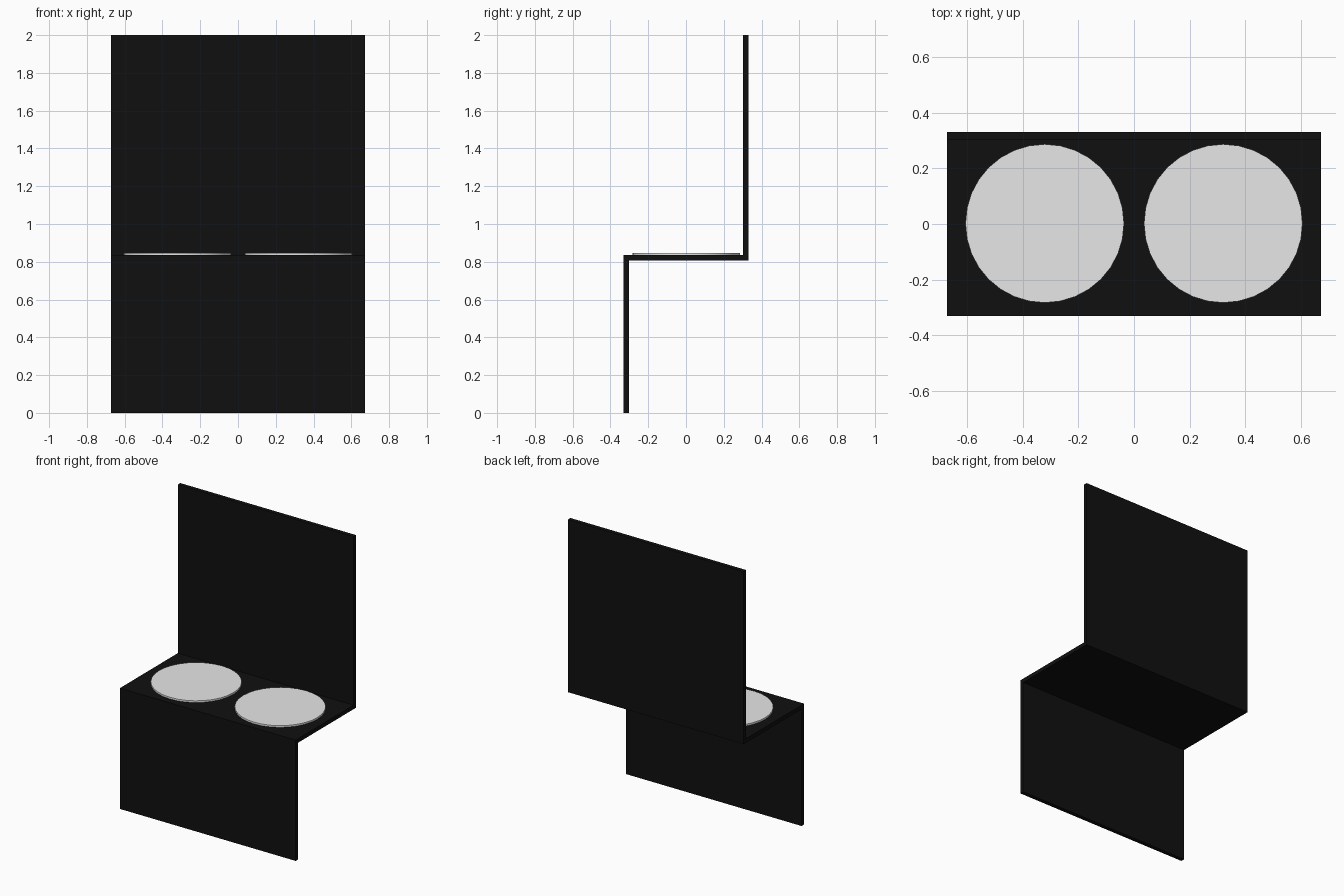
import bpy

cube = bpy.data.objects.get("Cube")
if cube:
    bpy.data.objects.remove(cube, do_unlink=True)


def material(name, value):
    mat = bpy.data.materials.new(name)
    mat.use_nodes = True
    colour = (value, value, value, 1)
    mat.diffuse_color = colour
    mat.node_tree.nodes["Principled BSDF"].inputs["Base Color"].default_value = colour
    return mat


black = material("black", 0.005)
pale = material("pale grey", 0.8)

WIDTH, DEPTH, THICK = 1.344, 0.66, 0.028
SEAT_TOP, HEIGHT = 0.835, 2.0
SEAT_BASE = SEAT_TOP - THICK


def panel(name, y0, y1, z0, z1):
    """Full-width flat board spanning the given y and z ranges."""
    bpy.ops.mesh.primitive_cube_add(size=1, location=(0, (y0 + y1) / 2, (z0 + z1) / 2))
    obj = bpy.context.object
    obj.name = name
    obj.scale = (WIDTH, y1 - y0, z1 - z0)
    bpy.ops.object.transform_apply(location=False, rotation=False, scale=True)
    obj.data.materials.append(black)


# Stepped boards: front, shelf between, tall back
half = DEPTH / 2
panel("front_panel", -half, -half + THICK, 0, SEAT_TOP)
panel("seat_panel", -half + THICK, half - THICK, SEAT_BASE, SEAT_TOP)
panel("back_panel", half - THICK, half, SEAT_BASE, HEIGHT)

# Pair of thin round pads on the shelf
PAD = 0.012
for side, name in ((1, "left_pad"), (-1, "right_pad")):
    bpy.ops.mesh.primitive_cylinder_add(
        vertices=32, radius=0.285, depth=PAD,
        location=(side * 0.321, 0.002, SEAT_TOP + PAD / 2))
    pad = bpy.context.object
    pad.name = name
    pad.data.materials.append(pale)
    bpy.ops.object.shade_smooth_by_angle()
